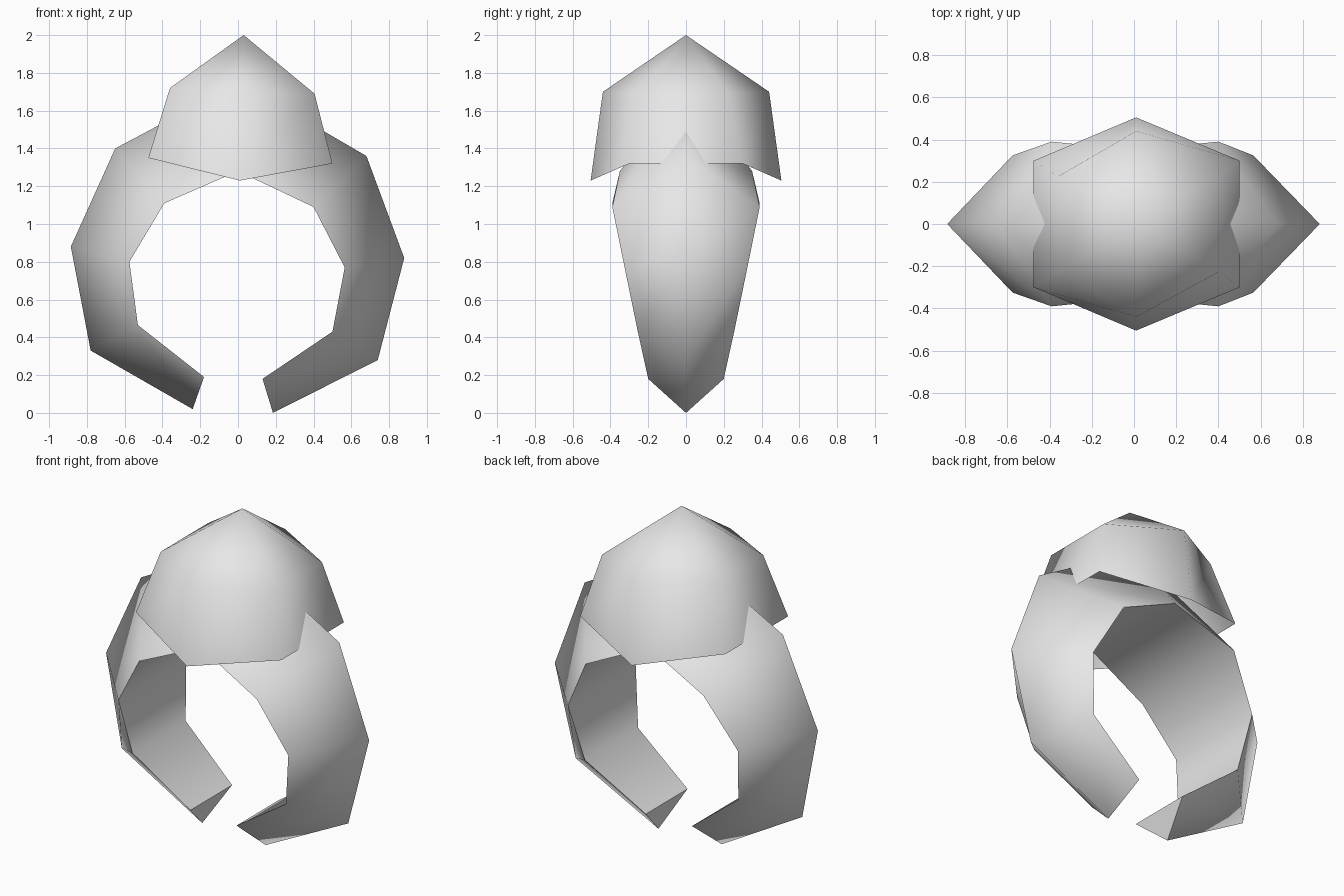
import bpy, bmesh

if "Cube" in bpy.data.objects:
    bpy.data.objects.remove(bpy.data.objects["Cube"])

grey = bpy.data.materials.new("plain_grey")
grey.diffuse_color = (0.8, 0.8, 0.8, 1)
grey.use_nodes = True
grey.node_tree.nodes["Principled BSDF"].inputs["Base Color"].default_value = grey.diffuse_color


def finish(name, bm):
    """Turn a bmesh into a smooth-shaded object with the grey material."""
    bmesh.ops.recalc_face_normals(bm, faces=bm.faces[:])
    for f in bm.faces:
        f.smooth = True
    mesh = bpy.data.meshes.new(name)
    bm.to_mesh(mesh)
    bm.free()
    mesh.materials.append(grey)
    obj = bpy.data.objects.new(name, mesh)
    bpy.context.collection.objects.link(obj)
    return obj


# Open band with a triangular section: inner x, inner z, half width, ridge x, ridge z
sections = [
    (0.13, 0.18, 0.20, 0.185, 0.00),
    (0.50, 0.43, 0.255, 0.74, 0.28),
    (0.565, 0.77, 0.325, 0.88, 0.82),
    (0.40, 1.09, 0.39, 0.68, 1.36),
    (0.00, 1.28, 0.35, 0.01, 1.75),
    (-0.39, 1.11, 0.39, -0.65, 1.40),
    (-0.575, 0.80, 0.325, -0.885, 0.88),
    (-0.53, 0.465, 0.255, -0.78, 0.33),
    (-0.18, 0.19, 0.20, -0.24, 0.02),
]
bm = bmesh.new()
rows = [[bm.verts.new(p) for p in ((ix, -w, iz), (ox, 0, oz), (ix, w, iz))]
        for ix, iz, w, ox, oz in sections]
for a, b in zip(rows, rows[1:]):
    for i in range(3):
        j = (i + 1) % 3
        bm.faces.new((a[i], a[j], b[j], b[i]))
for end in (rows[0], rows[-1]):
    bm.faces.new(end)
# Crisp inner rims and tips, soft outer ridge
for a, b in zip(rows, rows[1:]):
    for i in (0, 2):
        bm.edges.get((a[i], b[i])).smooth = False
for r in (rows[0], rows[-1]):
    for i in range(3):
        bm.edges.get((r[i], r[(i + 1) % 3])).smooth = False
finish("band", bm)


# Six-sided dome shell, open underneath
def hexagon(bm, right, left, end_y, side_y, z_right, z_left, z_end):
    pts = [(right, -side_y, z_right), (right, side_y, z_right), (0.01, end_y, z_end),
           (left, side_y, z_left), (left, -side_y, z_left), (0.01, -end_y, z_end)]
    return [bm.verts.new(p) for p in pts]


bm = bmesh.new()
rim = hexagon(bm, 0.50, -0.475, 0.505, 0.30, 1.32, 1.35, 1.23)
shoulder = hexagon(bm, 0.405, -0.36, 0.44, 0.225, 1.69, 1.72, 1.70)
apex = bm.verts.new((0.03, 0, 2.0))
for i in range(6):
    j = (i + 1) % 6
    bm.faces.new((rim[i], rim[j], shoulder[j], shoulder[i]))
    bm.faces.new((shoulder[i], shoulder[j], apex))
finish("dome", bm)
